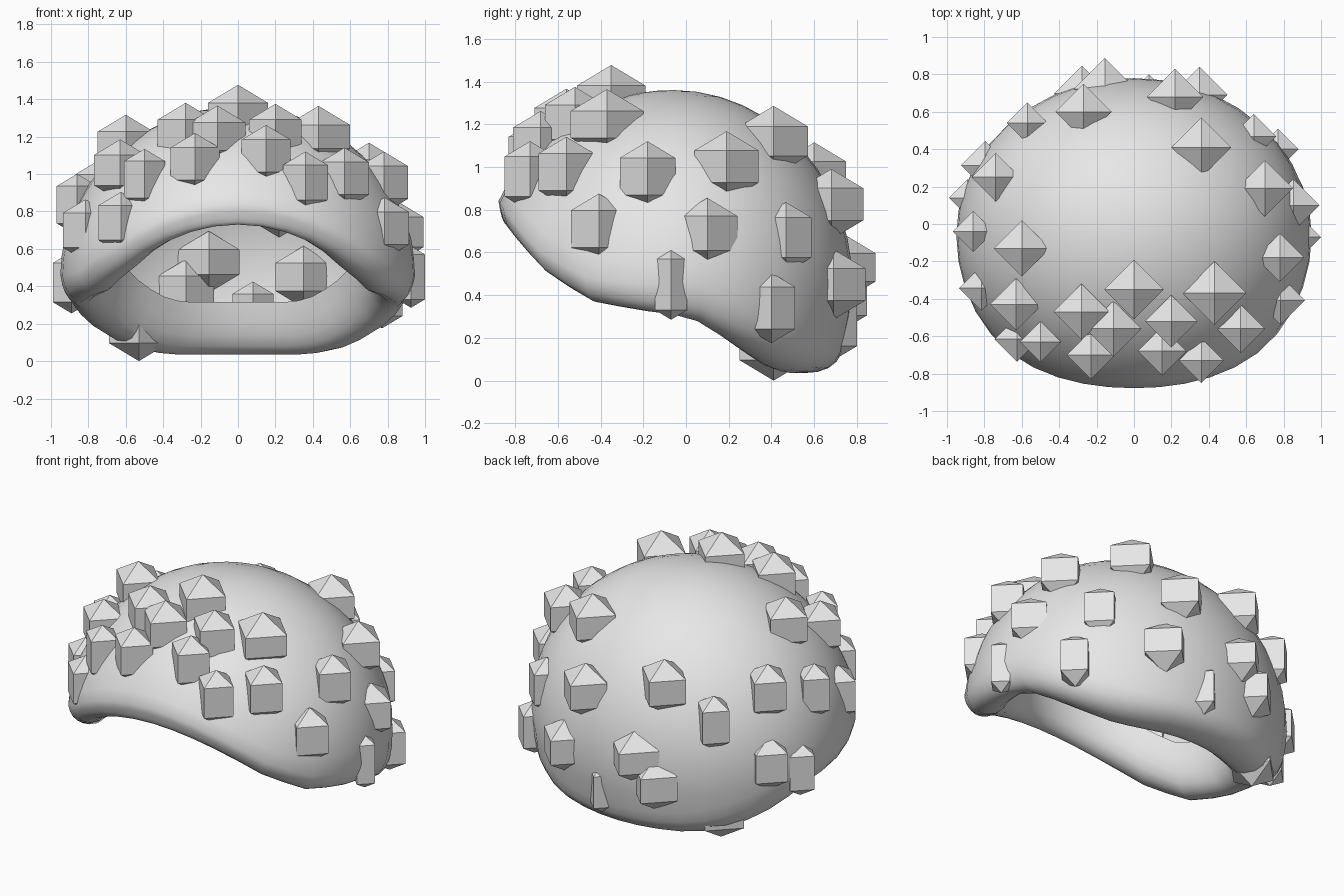
import bpy, bmesh, math
from mathutils import Vector

cube = bpy.data.objects.get("Cube")
if cube:
    bpy.data.objects.remove(cube)

# One plain grey for everything
grey = bpy.data.materials.new("light_grey")
grey.use_nodes = True
grey.diffuse_color = (0.8, 0.8, 0.8, 1)
grey.node_tree.nodes["Principled BSDF"].inputs["Base Color"].default_value = (0.8, 0.8, 0.8, 1)

# Ellipsoid that the shell follows: deeper at the front than at the back
CENTRE_Y, CENTRE_Z = -0.06, 0.45
WIDE, FRONT, BACK, HIGH = 0.95, 0.905, 0.84, 0.91


def shell_point(angle, spread, z):
    """Point at a direction, a fraction of the outline and a height."""
    depth = BACK if math.sin(angle) > 0 else FRONT
    return Vector((WIDE * spread * math.cos(angle),
                   CENTRE_Y + depth * spread * math.sin(angle), z))


def spread_at(z):
    return math.sqrt(max(0, 1 - ((z - CENTRE_Z) / HIGH) ** 2))


def height_at(x, y):
    depth = BACK if y > CENTRE_Y else FRONT
    rest = 1 - (x / WIDE) ** 2 - ((y - CENTRE_Y) / depth) ** 2
    return CENTRE_Z + HIGH * math.sqrt(max(0, rest))


def lookup(table, s):
    for (a, va), (b, vb) in zip(table, table[1:]):
        if s <= b:
            return va + (vb - va) * (s - a) / (b - a)
    return table[-1][1]


def bezier(a, b, c, t):
    return tuple((1 - t) ** 2 * p + 2 * t * (1 - t) * q + t * t * r
                 for p, q, r in zip(a, b, c))


def finish(bm, name):
    bmesh.ops.recalc_face_normals(bm, faces=bm.faces)
    mesh = bpy.data.meshes.new(name)
    bm.to_mesh(mesh)
    bm.free()
    mesh.materials.append(grey)
    obj = bpy.data.objects.new(name, mesh)
    bpy.context.collection.objects.link(obj)
    return obj


# Rim height, inset and roll height from front (-1) to back (1)
RIM = [(-1, .73), (-.9, .65), (-.7, .49), (-.47, .37), (-.2, .33), (0, .31),
       (.2, .27), (.36, .19), (.68, .07), (.85, .035), (1, .035)]
INSET = [(-1, .86), (-.5, .87), (0, .89), (.36, .82), (.68, .76), (1, .73)]
ROLL = [(-1, .11), (-.2, .12), (.4, .22), (.7, .22), (1, .15)]


def shell_profile(angle):
    """Dome, rounded rim and inward lip as (spread, height) pairs."""
    s = math.sin(angle)
    rim, inset = lookup(RIM, s), lookup(INSET, s)
    end = rim + lookup(ROLL, s)
    last = math.acos((end - CENTRE_Z) / HIGH)
    dome = [(math.sin(last * i / 14), CENTRE_Z + HIGH * math.cos(last * i / 14))
            for i in range(1, 15)]
    edge, bottom = dome[-1], (inset, rim)
    roll = [bezier(edge, (edge[0] * 0.98, rim), bottom, i / 5) for i in range(1, 6)]
    tip = (inset - 0.17, rim + 0.28)
    lip = [bezier(bottom, (inset - 0.14, rim), tip, i / 5) for i in range(1, 6)]
    return dome + roll + lip


# Shell
bm = bmesh.new()
SIDES = 40
top = bm.verts.new((0, CENTRE_Y, CENTRE_Z + HIGH))
columns = []
for i in range(SIDES):
    angle = math.tau * i / SIDES
    columns.append([bm.verts.new(shell_point(angle, n, z)) for n, z in shell_profile(angle)])
for i, left in enumerate(columns):
    right = columns[(i + 1) % SIDES]
    bm.faces.new((top, left[0], right[0]))
    for j in range(len(left) - 1):
        bm.faces.new((left[j], left[j + 1], right[j + 1], right[j]))
shell = finish(bm, "shell")
for poly in shell.data.polygons:
    poly.use_smooth = True


# Stud: upright square post, turned to a diamond, pointed at both ends
def add_stud(name, centre, half):
    bm = bmesh.new()
    tall = 0.165
    shoulder = tall - 0.6 * half
    rings = []
    for z in (-shoulder, shoulder):
        rings.append([bm.verts.new((half * math.cos(k * math.pi / 2),
                                    half * math.sin(k * math.pi / 2), z)) for k in range(4)])
    low, high = bm.verts.new((0, 0, -tall)), bm.verts.new((0, 0, tall))
    for k in range(4):
        m = (k + 1) % 4
        bm.faces.new((rings[0][k], rings[0][m], rings[1][m], rings[1][k]))
        bm.faces.new((rings[0][m], rings[0][k], low))
        bm.faces.new((rings[1][k], rings[1][m], high))
    finish(bm, name).location = centre


# Studs on the upper shell: x, y, half width
upper = [(0, -.35, .16), (.43, -.37, .17), (-.28, -.47, .15), (-.6, -.13, .15),
         (-.63, -.43, .14), (-.11, -.56, .15), (.2, -.52, .14), (.57, -.56, .13),
         (-.5, -.63, .11), (-.23, -.7, .13), (.15, -.68, .13), (.36, -.73, .12),
         (.78, -.18, .13), (.7, .19, .15), (.36, .41, .16), (.22, .68, .15),
         (-.27, .6, .15), (-.57, .54, .11), (-.74, .25, .13), (-.86, -.04, .11)]
for i, (x, y, half) in enumerate(upper):
    add_stud(f"upper_stud_{i + 1}", (x, y, height_at(x, y)), half)

# Studs around the lower shell: degrees from +x, height, half width
lower = [(-25, .71, .13), (12, .69, .14), (43, .67, .12), (100, .53, .165),
         (108, .38, .15), (152, .5, .13), (200, .7, .12), (223, .74, .12)]
for i, (degrees, z, half) in enumerate(lower):
    centre = shell_point(math.radians(degrees), spread_at(z) * 0.95, z)
    add_stud(f"lower_stud_{i + 1}", centre, half)

# Studs on the rolled rim: x, y, height, half width
rim_studs = [(-.53, .41, .165, .16), (.925, -.07, .45, .075), (-.89, .14, .42, .1),
             (.08, .69, .26, .11), (.35, .69, .45, .15), (.77, .4, .34, .11)]
for i, (x, y, z, half) in enumerate(rim_studs):
    add_stud(f"rim_stud_{i + 1}", (x, y, z), half)
